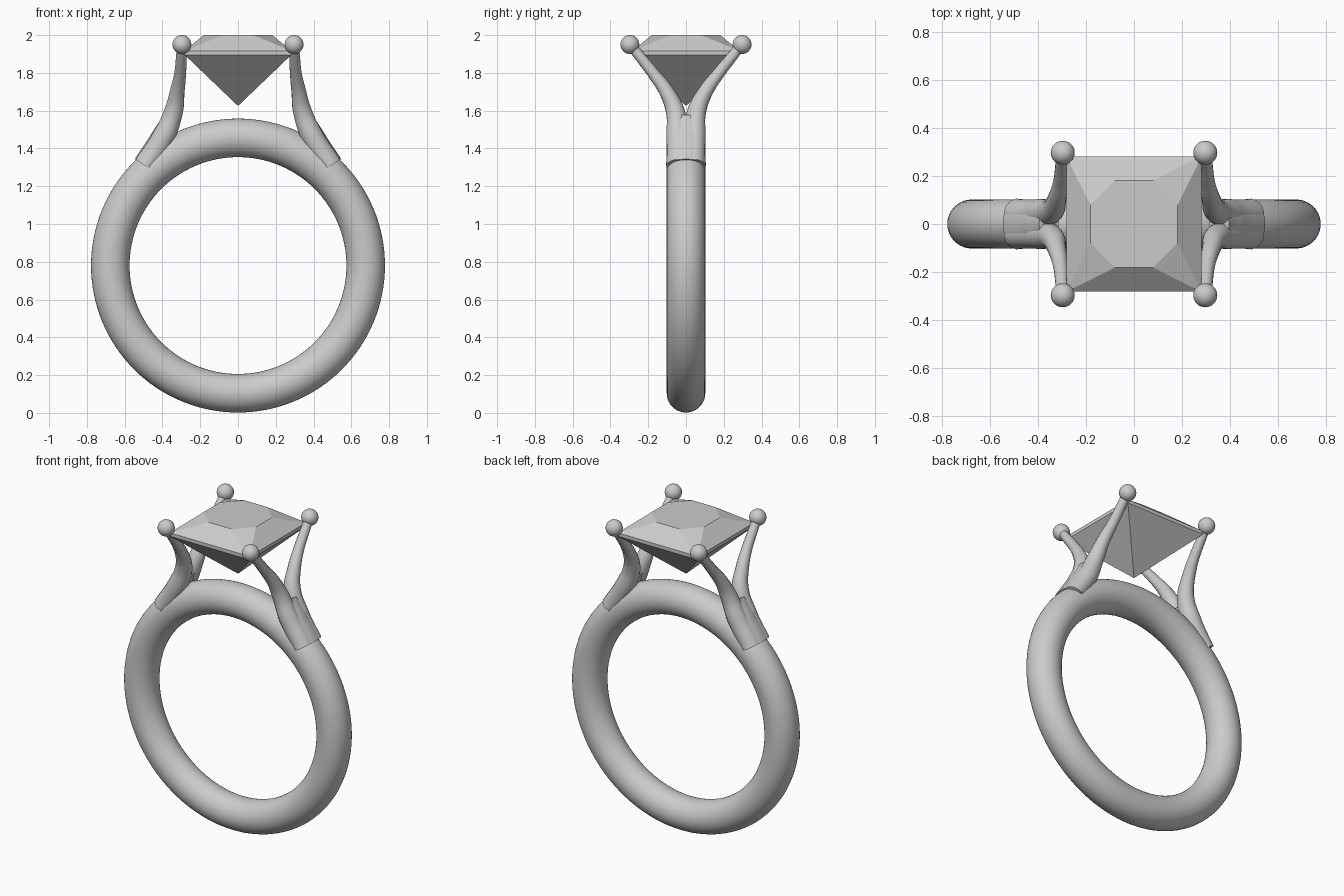
import bpy, bmesh, math
from mathutils import Vector

cube = bpy.data.objects.get("Cube")
if cube:
    bpy.data.objects.remove(cube, do_unlink=True)


def material(name, colour):
    m = bpy.data.materials.new(name)
    m.use_nodes = True
    m.diffuse_color = colour
    m.node_tree.nodes["Principled BSDF"].inputs["Base Color"].default_value = colour
    return m


metal = material("pale grey", (0.6, 0.6, 0.6, 1))


def finish(obj, name, smooth=True):
    obj.name = name
    obj.data.materials.append(metal)
    if smooth:
        bpy.ops.object.shade_smooth_by_angle(angle=math.radians(50))
    return obj


def tube(name, points, y_scale=1.0):
    """Tapered tube through (x, y, z, radius) points."""
    curve = bpy.data.curves.new(name, 'CURVE')
    curve.dimensions = '3D'
    curve.bevel_depth = 1
    curve.bevel_resolution = 6
    curve.resolution_u = 8
    curve.use_fill_caps = True
    spline = curve.splines.new('BEZIER')
    spline.bezier_points.add(len(points) - 1)
    for bp, (x, y, z, r) in zip(spline.bezier_points, points):
        bp.co = (x, y, z)
        bp.radius = r
        bp.handle_left_type = bp.handle_right_type = 'AUTO'
    obj = bpy.data.objects.new(name, curve)
    bpy.context.collection.objects.link(obj)
    bpy.ops.object.select_all(action='DESELECT')
    obj.select_set(True)
    bpy.context.view_layer.objects.active = obj
    obj.scale.y = y_scale
    bpy.ops.object.convert(target='MESH')
    bpy.ops.object.transform_apply(location=False, rotation=False, scale=True)
    return finish(bpy.context.object, name)


# Band
bpy.ops.mesh.primitive_torus_add(major_radius=0.676, minor_radius=0.102,
                                 major_segments=128, minor_segments=40,
                                 location=(0, 0, 0.78), rotation=(math.pi / 2, 0, 0))
finish(bpy.context.object, "band")

# Forked shoulders: flattened stem, two prongs and their ball tips per side
for side, sx in (("left", 1), ("right", -1)):
    tube(side + "_shoulder", [(sx * 0.355, 0, 1.56, 0.045), (sx * 0.40, 0, 1.46, 0.06),
                              (sx * 0.49, 0, 1.31, 0.066)], 1.6)
    for end, sy in (("front", -1), ("back", 1)):
        label = f"{side}_{end}_"
        tube(label + "prong", [
            (sx * x, sy * y, z, r) for x, y, z, r in (
                (0.297, 0.297, 1.955, 0.026), (0.300, 0.247, 1.89, 0.028),
                (0.306, 0.175, 1.80, 0.031), (0.322, 0.103, 1.70, 0.039),
                (0.340, 0.058, 1.60, 0.050), (0.390, 0.045, 1.47, 0.060),
                (0.490, 0.040, 1.31, 0.062))])
        bpy.ops.mesh.primitive_uv_sphere_add(segments=32, ring_count=16, radius=0.05,
                                             location=(sx * 0.297, sy * 0.297, 1.95))
        finish(bpy.context.object, label + "ball_tip")

# Square-cut stone: point, girdle and octagonal table
bm = bmesh.new()
HALF, TABLE, CUT = 0.282, 0.182, 0.08
corners = [(1, 1), (-1, 1), (-1, -1), (1, -1)]
point = bm.verts.new((0, 0, 1.625))
low = [bm.verts.new((x * HALF, y * HALF, 1.895)) for x, y in corners]
high = [bm.verts.new((x * HALF, y * HALF, 1.917)) for x, y in corners]
table = []
for i, (x, y) in enumerate(corners):
    pair = [(x * TABLE, y * CUT, 2.0), (x * CUT, y * TABLE, 2.0)]
    table += [bm.verts.new(p) for p in (pair if i % 2 == 0 else pair[::-1])]
for i in range(4):
    j = (i + 1) % 4
    bm.faces.new((point, low[j], low[i]))
    bm.faces.new((low[i], low[j], high[j], high[i]))
    bm.faces.new((high[i], table[2 * i + 1], table[2 * i]))
    bm.faces.new((high[i], high[j], table[2 * j], table[2 * i + 1]))
bm.faces.new(table)
bmesh.ops.recalc_face_normals(bm, faces=bm.faces)
mesh = bpy.data.meshes.new("stone")
bm.to_mesh(mesh)
bm.free()
stone = bpy.data.objects.new("stone", mesh)
bpy.context.collection.objects.link(stone)
finish(stone, "stone", smooth=False)
